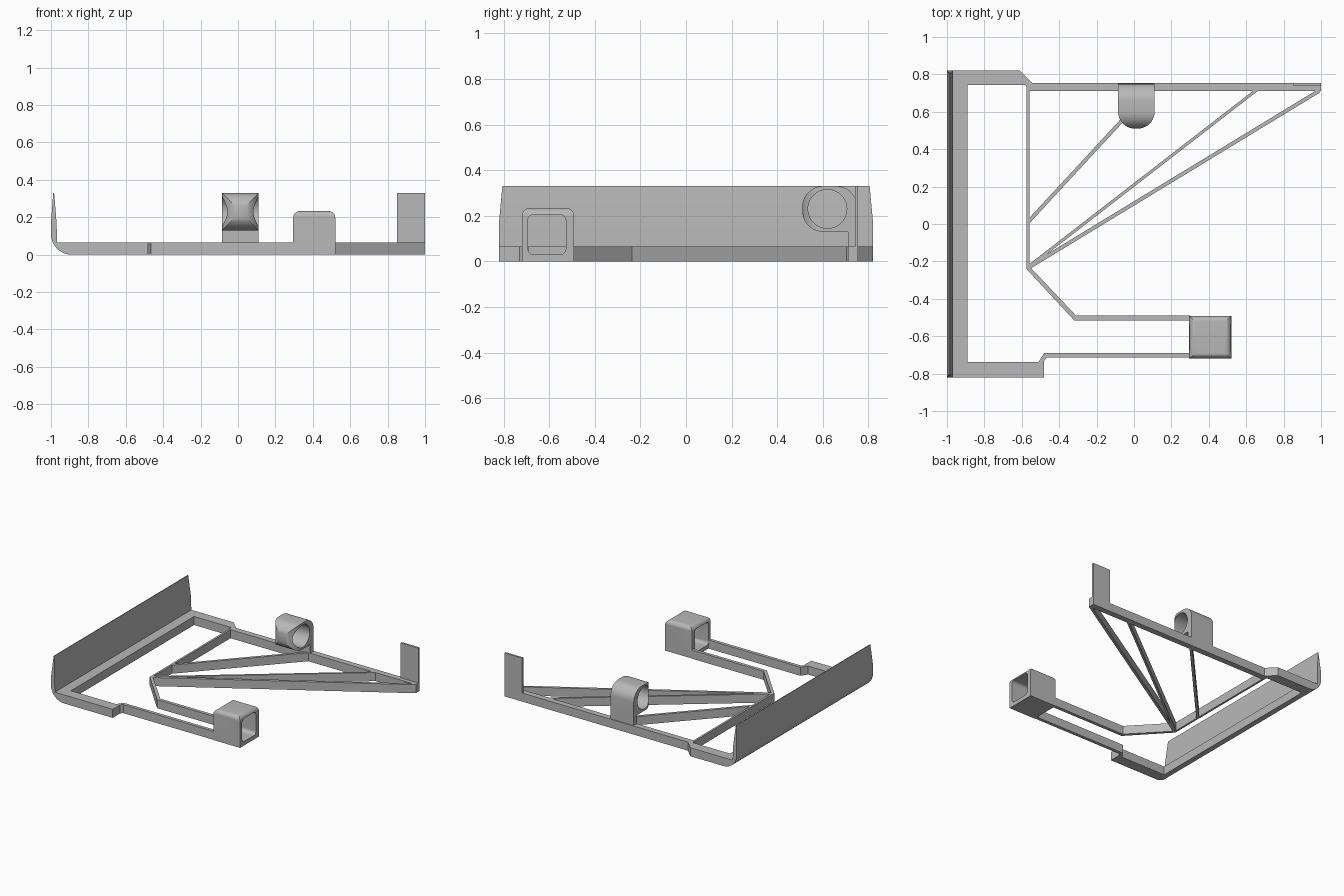
import bpy
import bmesh
import math
from mathutils import Vector

cube = bpy.data.objects.get("Cube")
if cube:
    bpy.data.objects.remove(cube, do_unlink=True)

grey = bpy.data.materials.new("plain grey")
grey.use_nodes = True
colour = (0.48, 0.48, 0.48, 1)
grey.diffuse_color = colour
grey.node_tree.nodes["Principled BSDF"].inputs["Base Color"].default_value = colour

BAR = 0.065   # height of the flat frame


def prism(name, outline, axis, lo, hi):
    """Extrude a 2D outline along x, y or z; the outline keeps the other two axes in order."""
    def place(p, d):
        return {"x": (d, p[0], p[1]), "y": (p[0], d, p[1]), "z": (p[0], p[1], d)}[axis]
    bm = bmesh.new()
    rings = [[bm.verts.new(place(p, d)) for p in outline] for d in (lo, hi)]
    bm.faces.new(rings[0])
    bm.faces.new(rings[1])
    n = len(outline)
    for i in range(n):
        j = (i + 1) % n
        bm.faces.new((rings[0][i], rings[0][j], rings[1][j], rings[1][i]))
    bmesh.ops.recalc_face_normals(bm, faces=bm.faces)
    mesh = bpy.data.meshes.new(name)
    bm.to_mesh(mesh)
    bm.free()
    mesh.materials.append(grey)
    obj = bpy.data.objects.new(name, mesh)
    bpy.context.collection.objects.link(obj)
    return obj


def rounded_box(a0, a1, b0, b1, radii, steps=10):
    """Rectangle with a radius per corner, starting low-low and going round."""
    corners = [Vector(p) for p in ((a0, b0), (a1, b0), (a1, b1), (a0, b1))]
    out = []
    for i, p in enumerate(corners):
        r = radii[i]
        if not r:
            out.append(tuple(p))
            continue
        u = (corners[i - 1] - p).normalized()
        v = (corners[(i + 1) % 4] - p).normalized()
        c = p + r * (u + v)
        for k in range(steps + 1):
            t = math.pi / 2 * k / steps
            out.append(tuple(c - r * (v * math.cos(t) + u * math.sin(t))))
    return out


def combine(obj, tool, operation):
    """Apply a boolean and remove its tool."""
    tool.hide_render = True
    mod = obj.modifiers.new(operation, "BOOLEAN")
    mod.operation, mod.object, mod.solver = operation, tool, "EXACT"
    bpy.context.view_layer.objects.active = obj
    bpy.ops.object.modifier_apply(modifier=mod.name)
    bpy.data.objects.remove(tool, do_unlink=True)


def smooth(obj):
    bpy.ops.object.select_all(action="DESELECT")
    obj.select_set(True)
    bpy.context.view_layer.objects.active = obj
    bpy.ops.object.shade_smooth_by_angle(angle=math.radians(30))


def strut(name, start, end, width):
    a, b = Vector(start), Vector(end)
    side = (b - a).normalized().orthogonal() * width / 2
    prism(name, [a + side, b + side, b - side, a - side], "z", 0, BAR)


# Side wall: tapered blade with a bent foot
bend = 0.11
curve = [(-1 + bend - bend * math.sin(t), bend - bend * math.cos(t))
         for t in (math.pi / 2 * k / 12 for k in range(13))]
wall = prism("side_wall", curve + [(-1, 0.17), (-0.988, 0.33), (-0.983, 0.33),
                                   (-0.97, 0.17), (-0.967, BAR), (-0.89, BAR)],
             "y", -0.82, 0.82)
for v in wall.data.vertices:
    if v.co.z > 0.3:
        v.co.y *= 0.982
smooth(wall)

# Flat frame arms
prism("back_arm", [(-0.89, 0.82), (-0.61, 0.82), (-0.545, 0.755), (1, 0.755),
                   (1, 0.71), (-0.56, 0.71), (-0.58, 0.742), (-0.89, 0.742)], "z", 0, BAR)
prism("front_arm", [(-0.89, -0.82), (-0.48, -0.82), (-0.48, -0.73), (-0.465, -0.715),
                    (0.3, -0.715), (0.3, -0.69), (-0.48, -0.69), (-0.51, -0.737),
                    (-0.89, -0.737)], "z", 0, BAR)
prism("inner_arm", [(-0.575, -0.24), (-0.32, -0.515), (0.3, -0.515), (0.3, -0.49),
                    (-0.31, -0.49), (-0.56, -0.225), (-0.56, 0.73), (-0.575, 0.74)],
      "z", 0, BAR)

# Diagonal braces
strut("short_brace", (-0.567, 0.01), (0.09, 0.72), 0.02)
strut("middle_brace", (-0.567, -0.23), (0.66, 0.72), 0.016)
strut("long_brace", (-0.567, -0.235), (0.99, 0.712), 0.02)

# End tab
prism("end_tab", [(0.85, BAR), (1, BAR), (1, 0.33), (0.85, 0.33)], "y", 0.74, 0.755)

# Round clip on a post
clip = prism("round_clip", rounded_box(0.51, 0.75, 0.13, 0.33, (0.09, 0, 0.09, 0.09)),
             "x", -0.085, 0.11)
plan = prism("clip_plan", rounded_box(-0.085, 0.11, 0.51, 0.8, (0.09, 0.09, 0, 0)),
             "z", 0.1, 0.4)
combine(clip, plan, "INTERSECT")
bore = prism("clip_bore", [(0.62 + 0.085 * math.cos(math.tau * k / 40),
                            0.23 + 0.085 * math.sin(math.tau * k / 40)) for k in range(40)],
             "x", -0.3, 0.3)
combine(clip, bore, "DIFFERENCE")
smooth(clip)
prism("clip_post", [(-0.085, 0.71), (0.11, 0.71), (0.11, 0.75), (-0.085, 0.75)],
      "z", 0.03, 0.135)

# Square clip, open from end to end
box = prism("square_clip", rounded_box(0.295, 0.52, 0, 0.233, (0, 0, 0.035, 0.035)),
            "y", -0.718, -0.492)
ends = prism("box_ends", rounded_box(-0.718, -0.492, -0.05, 0.233, (0, 0, 0.03, 0.03)),
             "x", 0.2, 0.6)
combine(box, ends, "INTERSECT")
opening = prism("box_opening", rounded_box(-0.693, -0.527, 0.03, 0.205, (0.025,) * 4),
                "x", 0.2, 0.6)
combine(box, opening, "DIFFERENCE")
smooth(box)
